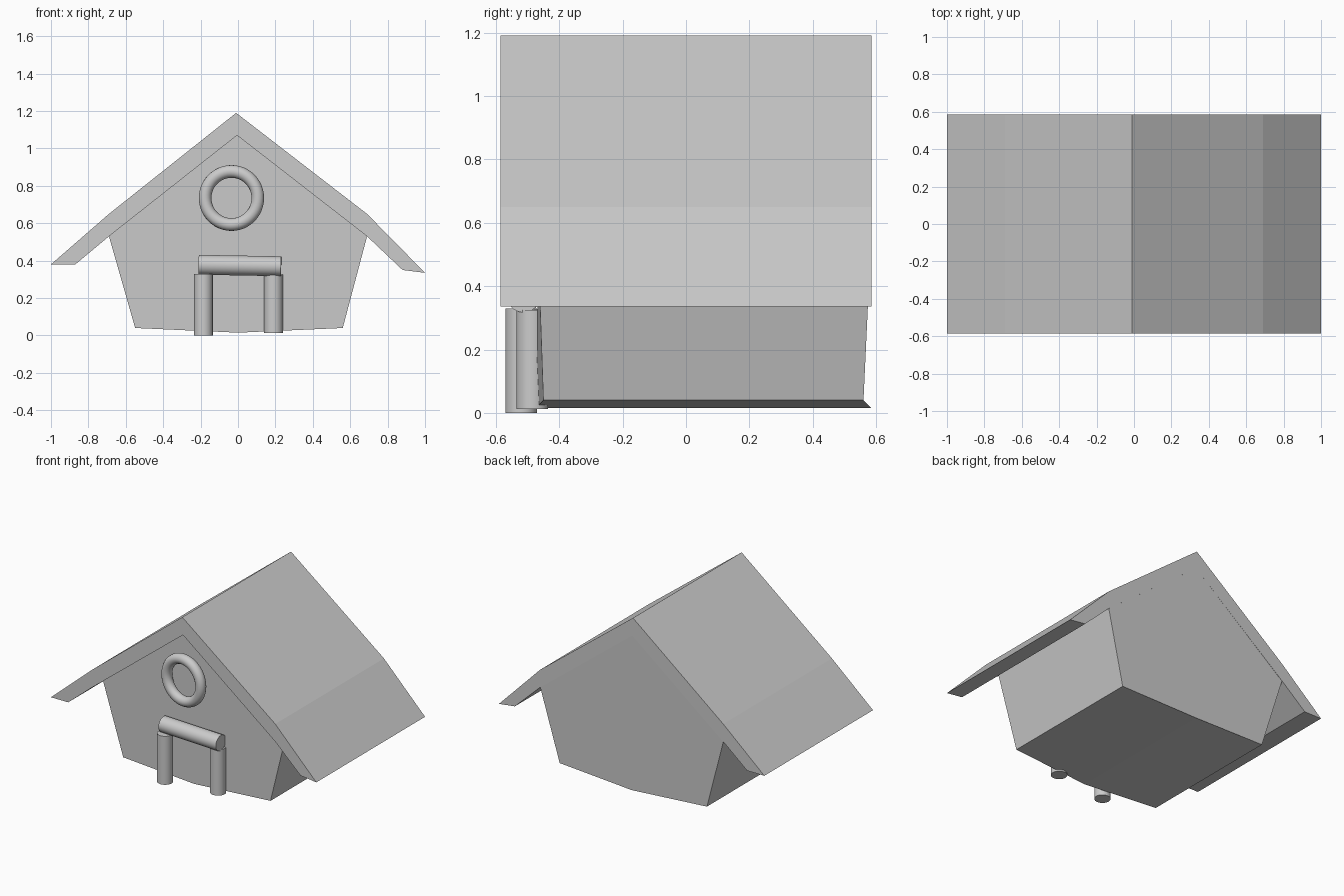
import bpy, bmesh, math
from mathutils import Vector

if "Cube" in bpy.data.objects:
    bpy.data.objects.remove(bpy.data.objects["Cube"])


def loft(name, front, back, open_edges=()):
    """Join two matching (x, y, z) outlines into a shell with end caps."""
    bm = bmesh.new()
    f = [bm.verts.new(p) for p in front]
    b = [bm.verts.new(p) for p in back]
    n = len(f)
    bm.faces.new(f)
    bm.faces.new(b[::-1])
    for i in range(n):
        if i not in open_edges:
            j = (i + 1) % n
            bm.faces.new((f[j], f[i], b[i], b[j]))
    bmesh.ops.recalc_face_normals(bm, faces=bm.faces)
    mesh = bpy.data.meshes.new(name)
    bm.to_mesh(mesh)
    bm.free()
    obj = bpy.data.objects.new(name, mesh)
    bpy.context.collection.objects.link(obj)
    return obj


def log(name, start, end, radius):
    """Smooth cylinder between two points."""
    a, b = Vector(start), Vector(end)
    d = b - a
    bpy.ops.mesh.primitive_cylinder_add(
        vertices=32, radius=radius, depth=d.length, location=(a + b) / 2,
        rotation=d.to_track_quat('Z', 'Y').to_euler())
    bpy.context.object.name = name
    bpy.ops.object.shade_smooth_by_angle()


# Roof: bent gable profile, overhanging the front wall
roof = [(-1, .38), (-.69, .65), (-.01, 1.19), (.69, .65), (1, .335),
        (.88, .35), (.69, .53), (-.005, 1.07), (-.69, .53), (-.87, .38)]
loft("roof", [(x, -.585, z) for x, z in roof],
     [(x, .585, z) for x, z in roof])

# Walls: x, z, front y, back y; the top is closed by the roof
walls = [(-.55, .04, -.45, .56), (0, .015, -.473, .585),
         (.56, .04, -.45, .56), (.69, .53, -.467, .583),
         (-.005, 1.07, -.475, .585), (-.69, .53, -.467, .583)]
loft("walls", [(x, yf, z) for x, z, yf, yb in walls],
     [(x, yb, z) for x, z, yf, yb in walls], open_edges=(3, 4))

# Door frame: two posts and a lintel
log("left_door_post", (-.185, -.52, 0), (-.185, -.52, .33), .05)
log("right_door_post", (.19, -.485, .013), (.19, -.485, .325), .05)
log("door_lintel", (-.21, -.502, .378), (.23, -.513, .37), .053)

# Round window ring, turned slightly
bpy.ops.mesh.primitive_torus_add(
    major_segments=48, minor_segments=16, major_radius=.142, minor_radius=.034,
    location=(-.035, -.533, .735), rotation=(math.pi / 2, 0, -.13))
bpy.context.object.name = "window_ring"
bpy.ops.object.shade_smooth_by_angle()
